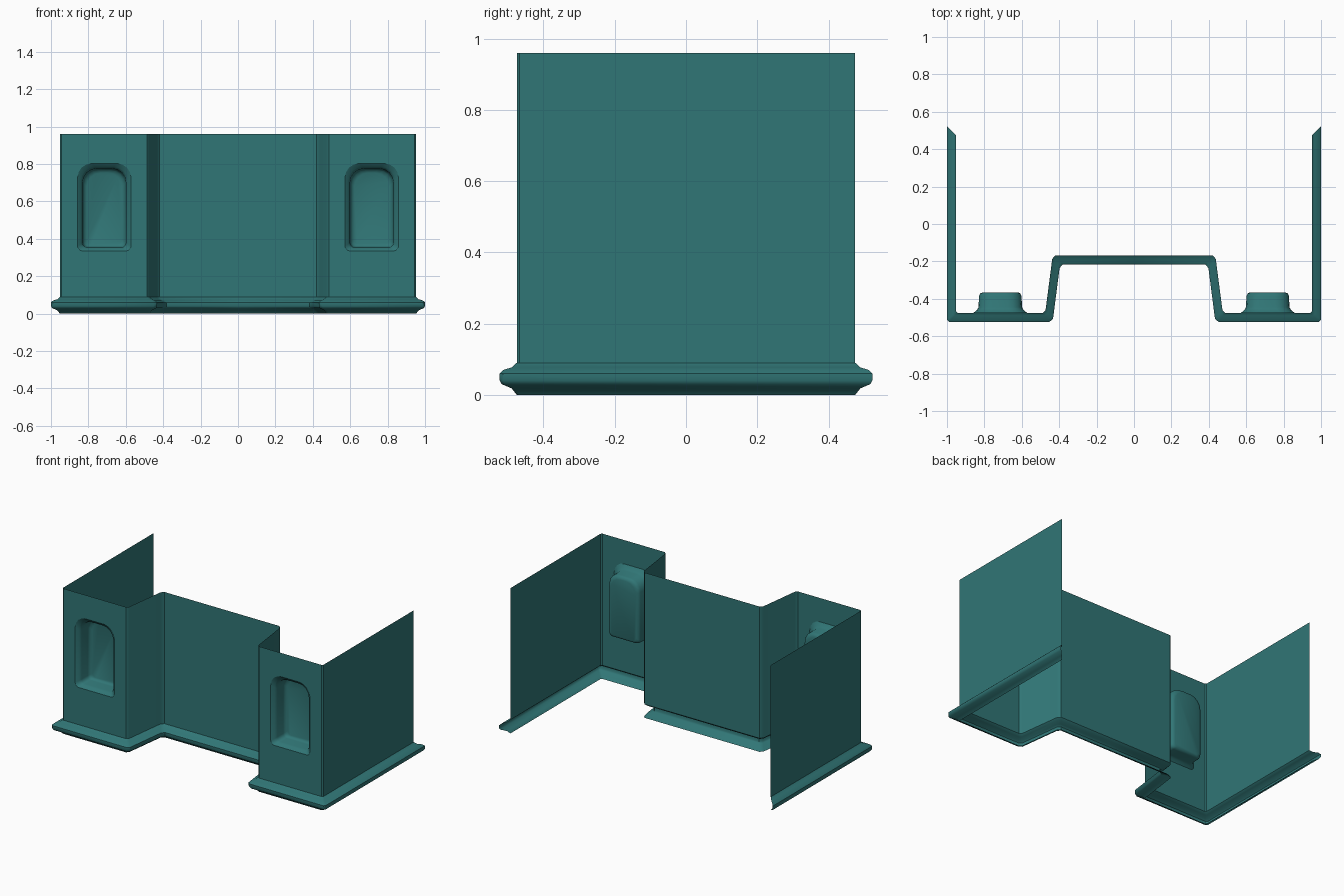
import bpy, bmesh, math

if "Cube" in bpy.data.objects:
    bpy.data.objects.remove(bpy.data.objects["Cube"])

teal = bpy.data.materials.new("teal")
teal.diffuse_color = (0.03, 0.18, 0.18, 1)
teal.use_nodes = True
teal.node_tree.nodes["Principled BSDF"].inputs["Base Color"].default_value = teal.diffuse_color

# Left half of the plan: wall line and the outer edge of the base moulding
WALL = [(-.952, .475), (-.952, -.467), (-.944, -.475), (-.487, -.475),
        (-.473, -.462), (-.437, -.186), (-.42, -.168), (0, -.168)]
RIM = [(-1, .523), (-1, -.513), (-.99, -.523), (-.452, -.523),
       (-.433, -.508), (-.398, -.236), (-.382, -.216), (0, -.216)]
MOULD = [(0, 0), (.018, .3), (.03, .88), (.04, 1), (.06, 1),
         (.07, .78), (.077, .3), (.09, 0)]   # (height, outward fraction)
TOP = .96
PANEL = 2   # plan segment that holds the window


def sweep(bm, profile, skip=None):
    rows = [[bm.verts.new((w[0] + (r[0] - w[0]) * t, w[1] + (r[1] - w[1]) * t, z))
             for w, r in zip(WALL, RIM)] for z, t in profile]
    for lo, hi in zip(rows, rows[1:]):
        for i in range(len(lo) - 1):
            if i != skip:
                bm.faces.new((lo[i], lo[i + 1], hi[i + 1], hi[i]))
    return rows


def window_loop(bm, inset, y, seg=4):
    # Rounded opening: small radius below, larger radius above
    cx, h, z0, z1 = -.715, .143 - inset, .336 + inset * .7, .803 - inset
    verts = []
    for sx, z, s, r, start in ((1, z0, 1, .025, 270), (1, z1, -1, .075, 0),
                               (-1, z1, -1, .075, 90), (-1, z0, 1, .025, 180)):
        for k in range(seg + 1):
            a = math.radians(start + 90 * k / seg)
            verts.append(bm.verts.new((cx + sx * (h - r) + r * math.cos(a), y,
                                       z + s * r + r * math.sin(a))))
    return verts


def finish(name, bm):
    me = bpy.data.meshes.new(name)
    bm.to_mesh(me)
    bm.free()
    ob = bpy.data.objects.new(name, me)
    bpy.context.collection.objects.link(ob)
    me.materials.append(teal)
    bpy.ops.object.select_all(action='DESELECT')
    ob.select_set(True)
    bpy.context.view_layer.objects.active = ob
    bpy.ops.object.shade_smooth_by_angle(angle=math.radians(40))
    mirror = ob.modifiers.new("mirror", 'MIRROR')
    mirror.use_clip = True
    return ob


# Base moulding, open at the back and hollow underneath
bm = bmesh.new()
sweep(bm, MOULD)
finish("base_moulding", bm)

# Thin wall, with a window hole cut in the front panel
bm = bmesh.new()
lo, hi = sweep(bm, [(.09, 0), (TOP, 0)], PANEL)
frame = [lo[PANEL], lo[PANEL + 1], hi[PANEL + 1], hi[PANEL]]
edges = []
for loop in (frame, window_loop(bm, 0, -.475)):
    for a, b in zip(loop, loop[1:] + loop[:1]):
        edges.append(bm.edges.get((a, b)) or bm.edges.new((a, b)))
bmesh.ops.triangle_fill(bm, edges=edges, use_beauty=True, normal=(0, -1, 0))
bm.normal_update()
for f in bm.faces:
    if abs(f.calc_center_median().y + .475) < 1e-4 and f.normal.y > 0:
        f.normal_flip()
finish("wall", bm)

# Blind window recess behind each front panel
bm = bmesh.new()
loops = [window_loop(bm, i, y) for i, y in
         ((0, -.475), (.018, -.46), (.027, -.445), (.029, -.385),
          (.036, -.371), (.05, -.365))]
for a, b in zip(loops, loops[1:]):
    for j in range(len(a)):
        k = (j + 1) % len(a)
        bm.faces.new((a[j], a[k], b[k], b[j]))
bm.faces.new(loops[-1])
finish("window_recess", bm)
